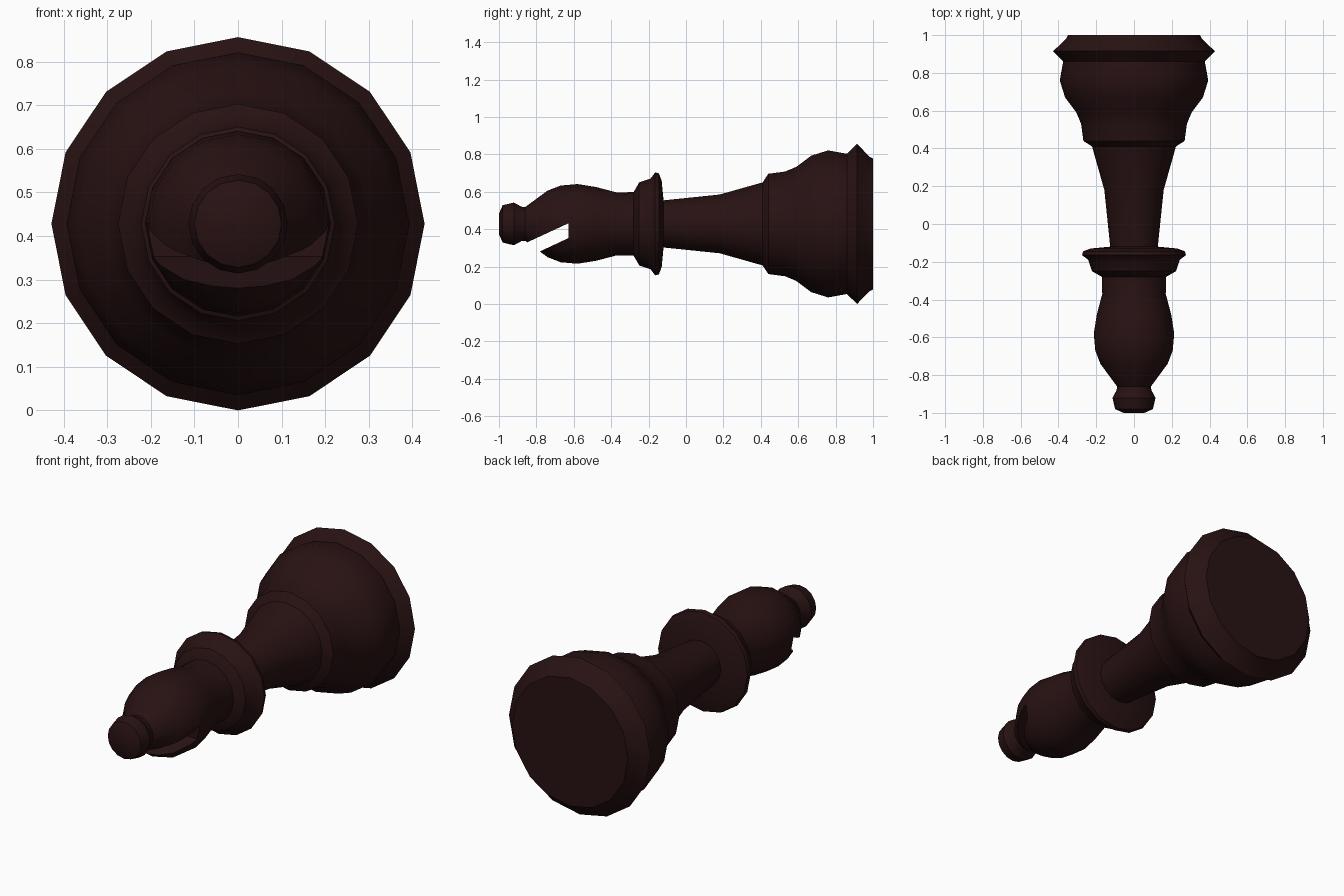
import bpy, bmesh, math

if "Cube" in bpy.data.objects:
    bpy.data.objects.remove(bpy.data.objects["Cube"])

SIDES = 16
AXIS_Z = 0.428

wood = bpy.data.materials.new("dark brown")
wood.diffuse_color = (0.021, 0.0058, 0.0062, 1)
wood.use_nodes = True
wood.node_tree.nodes["Principled BSDF"].inputs["Base Color"].default_value = wood.diffuse_color


def finish(name, bm):
    bmesh.ops.recalc_face_normals(bm, faces=bm.faces)
    me = bpy.data.meshes.new(name)
    bm.to_mesh(me)
    bm.free()
    ob = bpy.data.objects.new(name, me)
    bpy.context.collection.objects.link(ob)
    me.materials.append(wood)
    return ob


def lathe(name, profile):
    """Turn (y, radius) pairs around the lying axis, closed at both ends."""
    bm = bmesh.new()
    rings = []
    for y, r in profile:
        rings.append([bm.verts.new((r * math.cos(2 * math.pi * i / SIDES), y,
                                    AXIS_Z + r * math.sin(2 * math.pi * i / SIDES)))
                      for i in range(SIDES)])
    for a, b in zip(rings, rings[1:]):
        for i in range(SIDES):
            j = (i + 1) % SIDES
            bm.faces.new((a[i], a[j], b[j], b[i]))
    bm.faces.new(rings[0])
    bm.faces.new(rings[-1])
    return finish(name, bm)


def smooth(ob, angle=40):
    bpy.ops.object.select_all(action='DESELECT')
    ob.select_set(True)
    bpy.context.view_layer.objects.active = ob
    bpy.ops.object.shade_smooth_by_angle(angle=math.radians(angle))


# Base, stem and collar
body = lathe("base_stem_and_collar", [
    (1.0, 0.35), (0.98, 0.36), (0.915, 0.428), (0.86, 0.375), (0.76, 0.393),
    (0.67, 0.365), (0.59, 0.305), (0.53, 0.28), (0.44, 0.268), (0.41, 0.222),
    (0.18, 0.157), (-0.12, 0.126), (-0.13, 0.23), (-0.145, 0.27),
    (-0.165, 0.275), (-0.19, 0.242), (-0.25, 0.222), (-0.28, 0.17)])

# Head with the round tip
head = lathe("head_and_tip", [
    (-0.28, 0.17), (-0.37, 0.168), (-0.48, 0.197), (-0.58, 0.213),
    (-0.67, 0.205), (-0.74, 0.178), (-0.86, 0.09), (-0.88, 0.092),
    (-0.92, 0.114), (-0.98, 0.1), (-1.0, 0.055)])

# Slanted slot through the lower side of the head
bm = bmesh.new()
slot = [(-0.627, 0.432), (-0.627, 0.353), (-0.90, 0.225), (-0.95, 0.283)]
left, right = [[bm.verts.new((x, y, z)) for y, z in slot] for x in (-0.4, 0.4)]
bm.faces.new(left)
bm.faces.new(right)
for i in range(4):
    j = (i + 1) % 4
    bm.faces.new((left[i], left[j], right[j], right[i]))
cutter = finish("slot_cutter", bm)
cutter.hide_render = True

mod = head.modifiers.new("slot", 'BOOLEAN')
mod.operation = 'DIFFERENCE'
mod.solver = 'EXACT'
mod.object = cutter
bpy.context.view_layer.objects.active = head
bpy.ops.object.modifier_apply(modifier=mod.name)
bpy.data.objects.remove(cutter)

for part in (body, head):
    smooth(part)
